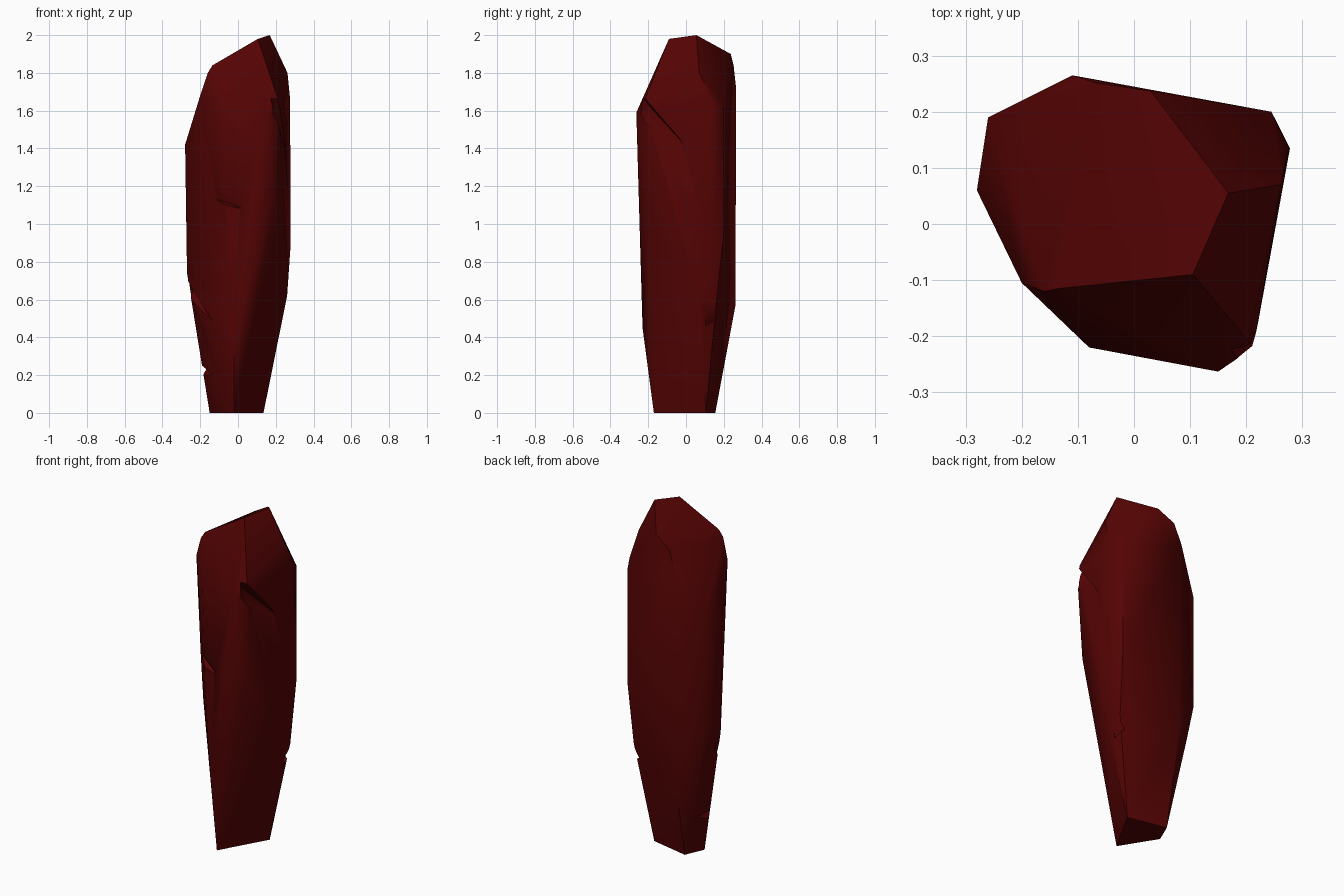
import bpy, bmesh, math

if "Cube" in bpy.data.objects:
    bpy.data.objects.remove(bpy.data.objects["Cube"])

# Corner points of the shard, hulled into flat facets
base = [(-.02, -.17, 0), (.135, .105, 0), (-.1, .155, 0), (-.15, .04, 0)]
lower = [(-.02, -.23, .45), (.26, .07, .62), (.232, .16, .58), (-.1, .262, .57),
         (-.237, .16, .6), (-.26, .19, .8), (-.27, .06, .74)]
middle = [(-.06, -.222, .95), (.195, -.2, 1.1), (.278, .135, .88), (.245, .2, .95),
          (.05, -.243, 1.15), (-.175, -.1, 1.1)]
upper = [(.15, -.263, 1.59), (.213, -.22, 1.6), (-.08, -.22, 1.6), (-.2, -.105, 1.68),
         (-.28, .06, 1.42), (-.26, .19, 1.47), (-.11, .265, 1.72), (.245, .2, 1.62),
         (.276, .135, 1.66), (.262, .07, 1.8), (.205, -.21, 1.68)]
crown = [(-.16, -.12, 1.8), (-.135, -.115, 1.84), (.105, -.09, 1.98), (.168, .055, 2.0),
         (.03, .237, 1.9), (-.07, .252, 1.84)]


def hull(name, points):
    bm = bmesh.new()
    for p in points:
        bm.verts.new(p)
    res = bmesh.ops.convex_hull(bm, input=bm.verts)
    loose = {g for g in res["geom_interior"] + res["geom_unused"]
             if isinstance(g, bmesh.types.BMVert) and g.is_valid}
    bmesh.ops.delete(bm, geom=list(loose), context='VERTS')
    bmesh.ops.recalc_face_normals(bm, faces=bm.faces)
    mesh = bpy.data.meshes.new(name)
    bm.to_mesh(mesh)
    bm.free()
    obj = bpy.data.objects.new(name, mesh)
    bpy.context.collection.objects.link(obj)
    return obj


shard = hull("stone_shard", base + lower + middle + upper + crown)
mat = bpy.data.materials.new("dark_red_stone")
mat.diffuse_color = (.09, .001, .001, 1)
mat.use_nodes = True
mat.node_tree.nodes["Principled BSDF"].inputs["Base Color"].default_value = mat.diffuse_color
shard.data.materials.append(mat)

# Chips: groove root, groove tail, then the upper and lower edges of its mouth
chips = {
    "crown_chip": [(.15, -.19, 1.62), (.25, .01, 1.40), (.23, -.31, 1.78), (.24, -.31, 1.52)],
    "front_chip": [(-.11, -.17, 1.13), (.03, -.235, 1.08), (-.12, -.25, 1.27), (-.16, -.25, 1.10)],
    "left_chip": [(-.23, .12, .66), (-.09, -.185, .40), (-.31, .05, .76), (-.29, .0, .55)],
    "foot_chip": [(-.165, .12, .23), (-.13, -.04, .2), (-.25, .1, .30), (-.25, .1, .18)],
    "right_chip": [(.205, .09, .46), (.19, .22, .53), (.28, .13, .61), (.27, .14, .46)],
}
for name, pts in chips.items():
    cutter = hull(name, pts)
    cutter.hide_render = True
    mod = shard.modifiers.new(name, 'BOOLEAN')
    mod.operation = 'DIFFERENCE'
    mod.solver = 'EXACT'
    mod.object = cutter
    bpy.context.view_layer.objects.active = shard
    bpy.ops.object.modifier_apply(modifier=name)
    bpy.data.objects.remove(cutter)

# Soften the shallow facet edges, keep the hard ones
shard.select_set(True)
bpy.ops.object.shade_smooth_by_angle(angle=math.radians(40))
